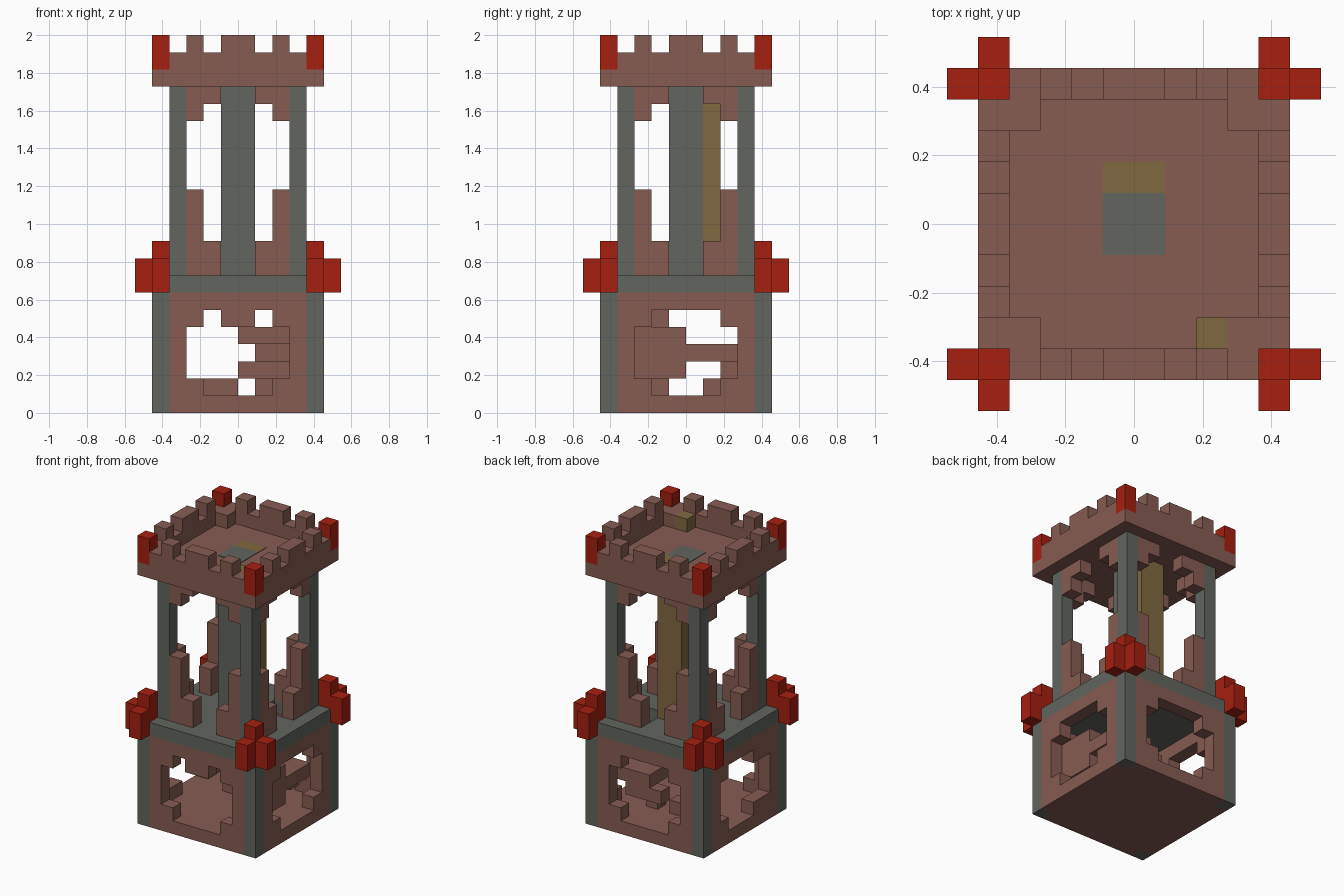
import bpy, bmesh
from mathutils import Vector

U = 1 / 11  # size of one block

cube = bpy.data.objects.get("Cube")
if cube:
    bpy.data.objects.remove(cube, do_unlink=True)


def material(name, rgb):
    m = bpy.data.materials.new(name)
    m.use_nodes = True
    m.diffuse_color = (*rgb, 1)
    bsdf = next(n for n in m.node_tree.nodes if n.type == 'BSDF_PRINCIPLED')
    bsdf.inputs["Base Color"].default_value = (*rgb, 1)
    return m


BRICK = material("brick brown", (0.24, 0.107, 0.084))
STONE = material("stone grey", (0.122, 0.130, 0.112))
WOOD = material("wood", (0.216, 0.138, 0.051))
RED = material("lantern red", (0.38, 0.014, 0.005))


def turn(b):
    """Quarter turn of a box about z."""
    x0, x1, y0, y1, z0, z1 = b
    return (-y1, -y0, x0, x1, z0, z1)


def around(boxes):
    """Repeat the boxes on all four sides."""
    out = []
    for b in boxes:
        for _ in range(4):
            out.append(b)
            b = turn(b)
    return out


def mirror_x(boxes):
    return boxes + [(-b[1], -b[0], *b[2:]) for b in boxes]


def part(name, mat, boxes):
    """One object from boxes given as x0, x1, y0, y1, z0, z1 in blocks."""
    bm = bmesh.new()
    for b in boxes:
        lo, hi = Vector(b[0::2]) * U, Vector(b[1::2]) * U
        verts = bmesh.ops.create_cube(bm, size=1)["verts"]
        for v in verts:
            v.co = (lo + hi) / 2 + v.co * (hi - lo)
    mesh = bpy.data.meshes.new(name)
    bm.to_mesh(mesh)
    bm.free()
    mesh.materials.append(mat)
    obj = bpy.data.objects.new(name, mesh)
    bpy.context.collection.objects.link(obj)


# Lower room: floor, corner posts, walls with ragged windows
part("ground_floor", BRICK, [(-5, 5, -4, 4, 0, 1), (-4, 4, -5, -4, 0, 1), (-4, 4, 4, 5, 0, 1)])
part("base_corner_posts", STONE, around([(4, 5, -5, -4, 0, 7)]))
wall = mirror_x([
    (3, 4, -5, -4, 1, 7),
    (2, 3, -5, -4, 1, 2),
    (2, 3, -5, -4, 5, 6),
]) + [(-3, 3, -5, -4, 6, 7)]
part("base_walls", BRICK, around(wall))
part("broken_window_bricks", BRICK, [
    (-1, 1, -5, -4, 5, 6),
    (-5, -4, -2, -1, 5, 6),
    (-5, -4, -2, -1, 1, 2),
])

# Broken steps inside the lower room
part("broken_steps", BRICK, [
    (-2, 0, 1, 2, 1, 2),
    (1, 2, 1, 2, 1, 2),
    (0, 3, 2, 3, 2, 3),
    (1, 4, 0, 3, 3, 4),
    (3, 4, -3, 0, 2, 5),
    (0, 3, -1, 0, 4, 5),
])

# Stone floor of the upper storey with a stair opening
part("middle_floor", STONE, [
    (-5, 1, -5, 5, 7, 8), (3, 5, -5, 5, 7, 8),
    (1, 3, -5, 1, 7, 8), (1, 3, 3, 5, 7, 8),
])

# Red lanterns clustered on each corner
part("corner_lanterns", RED, around([
    (4, 5, -5, -4, 8, 10),
    (5, 6, -5, -4, 7, 9),
    (4, 5, -6, -5, 7, 9),
]))

# Upper storey: pillars, central shaft, ladder and broken walls
part("upper_pillars", STONE, around([(3, 4, -4, -3, 8, 19)]))
part("central_pillar", STONE, [(-1, 1, -1, 1, 8, 20.04)])
part("wooden_ladder", WOOD, [(-1, 1, 1, 2, 8, 20.04)])
part("upper_wall_remains", BRICK, around(mirror_x([
    (2, 3, -4, -3, 8, 13),
    (1, 2, -4, -3, 8, 10),
    (2, 3, -4, -3, 17, 19),
    (1, 2, -4, -3, 18, 19),
])))

# Roof: slab, parapet, merlons and corner lamps
part("roof_slab", BRICK, [(-5, 5, -5, 5, 19, 20)])
part("parapet", BRICK, around([(-4, 4, -5, -4, 20, 21), (3, 4, -4, -3, 20, 21)]))
part("merlons", BRICK, around(
    mirror_x([(2, 3, -5, -4, 21, 22)]) + [(-1, 1, -5, -4, 21, 22)]))
part("roof_lanterns", RED, around([(4, 5, -5, -4, 20, 22)]))
part("roof_crate", WOOD, [(2, 3, -4, -3, 20, 21)])
